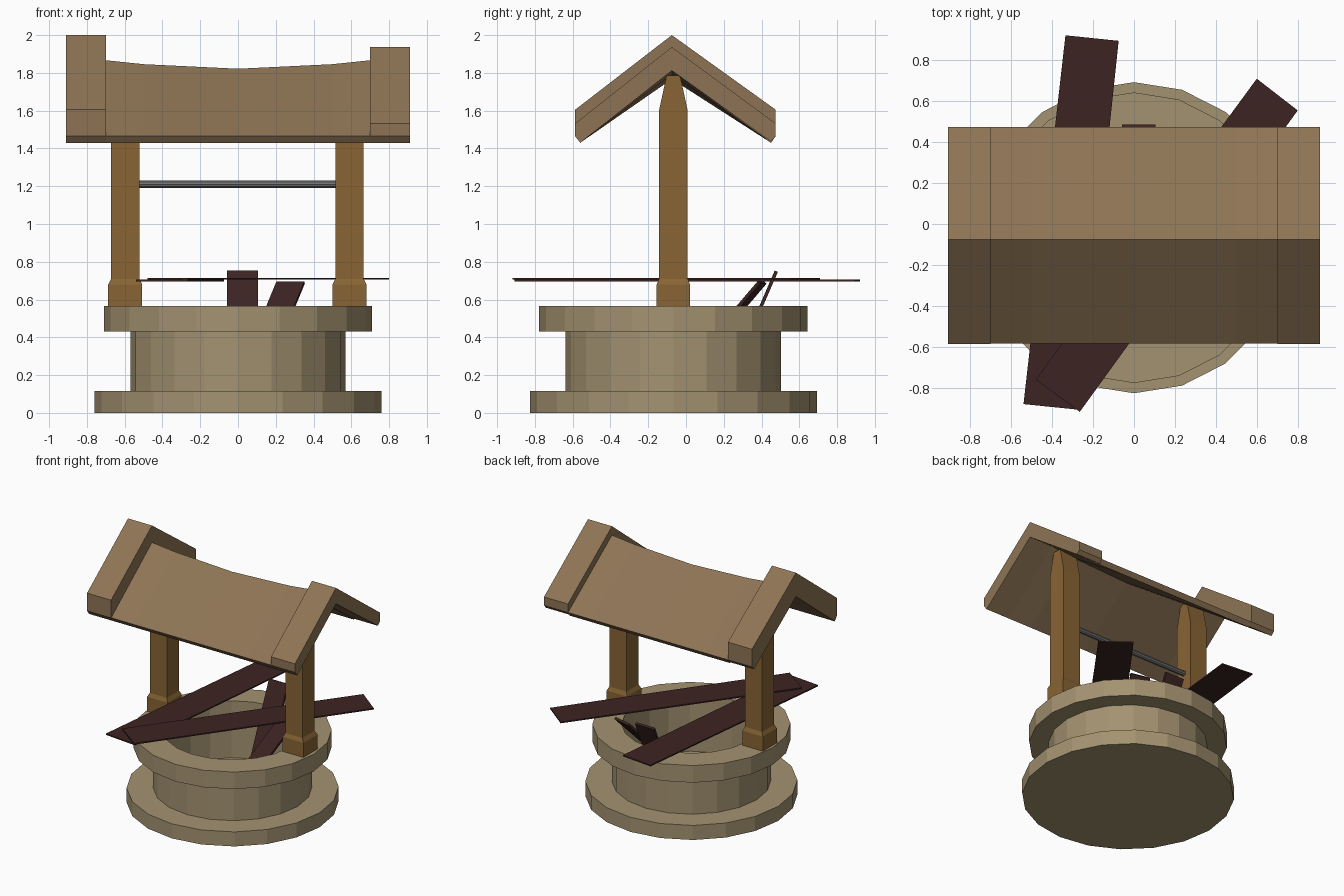
import bpy, bmesh, math
from mathutils import Vector

if "Cube" in bpy.data.objects:
    bpy.data.objects.remove(bpy.data.objects["Cube"])

CY = -0.067  # y of the well axis


def material(name, rgb):
    m = bpy.data.materials.new(name)
    m.diffuse_color = (*rgb, 1)
    m.use_nodes = True
    m.node_tree.nodes["Principled BSDF"].inputs["Base Color"].default_value = m.diffuse_color
    return m


STONE = material("stone", (0.37, 0.29, 0.165))
POST = material("post_wood", (0.25, 0.13, 0.035))
ROOF = material("roof_wood", (0.27, 0.175, 0.09))
PLANK = material("dark_plank", (0.045, 0.017, 0.016))
METAL = material("grey_metal", (0.17, 0.17, 0.17))


def loft(name, rings, mat):
    """Skin a row of closed rings and cap both ends."""
    bm = bmesh.new()
    loops = [[bm.verts.new(p) for p in ring] for ring in rings]
    for a, b in zip(loops, loops[1:]):
        n = len(a)
        for i in range(n):
            j = (i + 1) % n
            bm.faces.new((a[i], a[j], b[j], b[i]))
    bm.faces.new(loops[0][::-1])
    bm.faces.new(loops[-1])
    bmesh.ops.recalc_face_normals(bm, faces=bm.faces)
    me = bpy.data.meshes.new(name)
    bm.to_mesh(me)
    bm.free()
    me.materials.append(mat)
    ob = bpy.data.objects.new(name, me)
    bpy.context.collection.objects.link(ob)
    return ob


def circle(r, z, n=20):
    return [(r * math.cos(2 * math.pi * i / n), CY + r * math.sin(2 * math.pi * i / n), z)
            for i in range(n)]


def rect(x, hx, hy, z):
    return [(x - hx, CY - hy, z), (x + hx, CY - hy, z),
            (x + hx, CY + hy, z), (x - hx, CY + hy, z)]


def board(name, corners, thickness):
    """Plank made of four corners thickened along their normal."""
    c = [Vector(p) for p in corners]
    off = (c[1] - c[0]).cross(c[3] - c[0]).normalized() * thickness / 2
    loft(name, [[p - off for p in c], [p + off for p in c]], PLANK)


# Stone well: stepped outside, hollow inside
profile = [(0.76, 0), (0.76, 0.115), (0.57, 0.115), (0.57, 0.43), (0.71, 0.43),
           (0.71, 0.565), (0.50, 0.565), (0.50, 0.115)]
loft("stone_well", [circle(r, z) for r, z in profile], STONE)

# Posts with chamfered feet and tapered tops
for side, x in (("left", -0.597), ("right", 0.59)):
    loft(side + "_post", [rect(x, 0.09, 0.088, 0.56), rect(x, 0.09, 0.088, 0.68),
                          rect(x, 0.075, 0.076, 0.71), rect(x, 0.075, 0.076, 1.60),
                          rect(x, 0.075, 0.036, 1.785)], POST)

# Winding axle
loft("axle", [[(x, CY + 0.021 * math.cos(a), 1.21 + 0.021 * math.sin(a))
               for a in [math.tau * i / 10 for i in range(10)]] for x in (-0.53, 0.53)], METAL)


# Sagging roof sheet
def sheet(x, ridge):
    return [(x, y, z) for y, z in ((-0.56, 1.43), (-0.585, 1.465), (-0.075, ridge),
                                   (0.475, 1.465), (0.45, 1.43), (-0.075, ridge - 0.055))]


loft("roof_sheet", [sheet(x, r) for x, r in ((-0.70, 1.867), (-0.5, 1.846), (0, 1.822),
                                             (0.5, 1.846), (0.70, 1.867))], ROOF)


# Raised end beams of the roof
def gable(x, ridge, eave):
    return [(x, y, z) for y, z in ((-0.56, 1.43), (-0.587, 1.465), (-0.587, eave),
                                   (-0.075, ridge), (0.475, eave), (0.475, 1.465),
                                   (0.45, 1.437), (-0.075, 1.812))]


loft("left_roof_end", [gable(x, 2.0, 1.605) for x in (-0.91, -0.70)], ROOF)
loft("right_roof_end", [gable(x, 1.937, 1.532) for x in (0.70, 0.91)], ROOF)

# Loose planks lying across the top
board("lower_long_plank", [(-0.335, 0.922, 0.70), (-0.075, 0.895, 0.70),
                           (-0.265, -0.908, 0.70), (-0.54, -0.88, 0.70)], 0.01)
board("upper_long_plank", [(0.60, 0.71, 0.71), (0.80, 0.555, 0.71),
                           (-0.265, -0.918, 0.71), (-0.48, -0.76, 0.71)], 0.01)

# Loose planks leaning inside the well
board("straight_leaning_plank", [(-0.058, 0.478, 0.75), (0.105, 0.478, 0.75),
                                 (0.105, 0.21, 0.13), (-0.058, 0.21, 0.13)], 0.018)
board("tilted_leaning_plank", [(0.205, 0.42, 0.69), (0.352, 0.385, 0.69),
                               (0.125, -0.085, 0.14), (-0.022, -0.05, 0.14)], 0.018)
